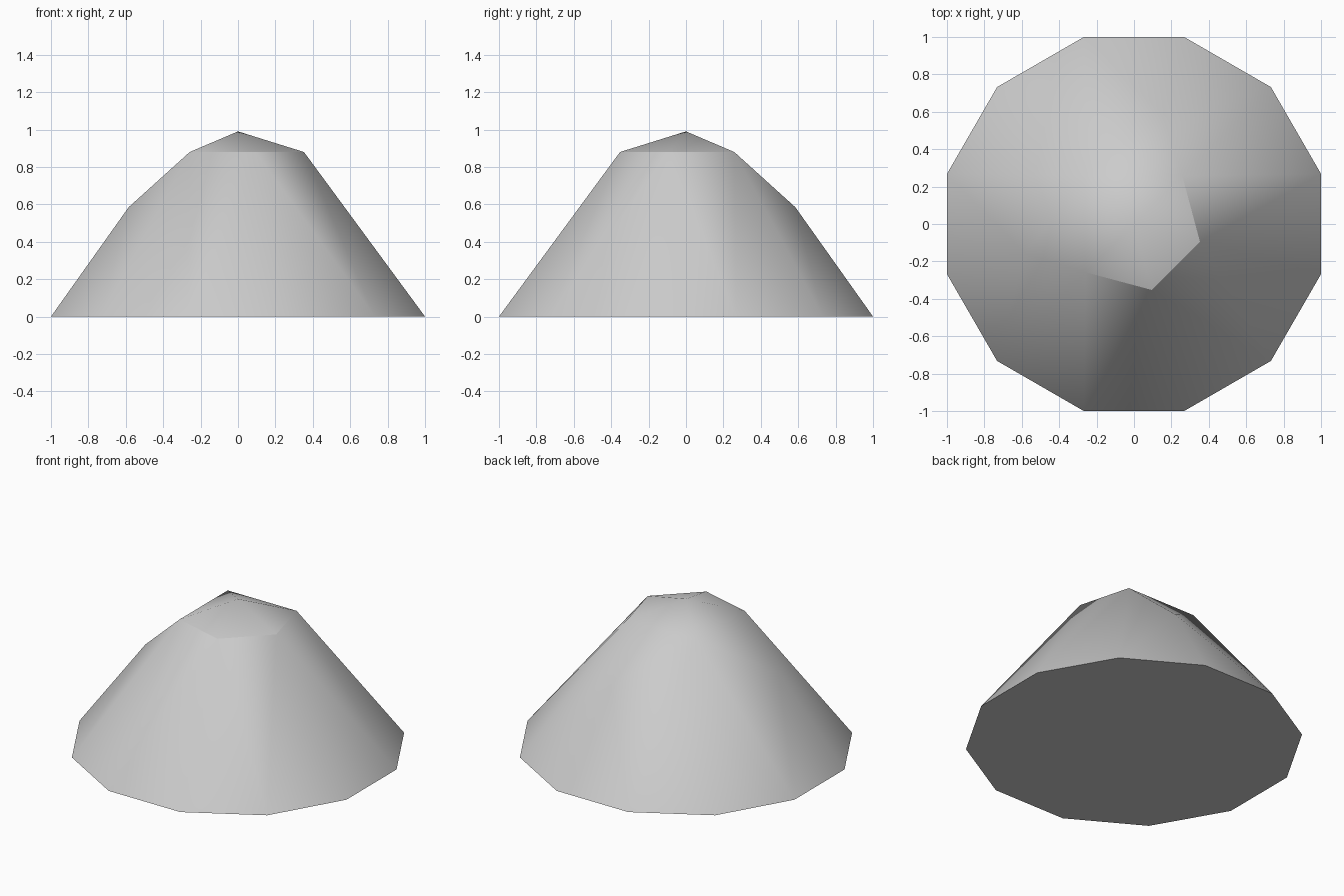
import bpy
import bmesh
from math import radians, cos, sin

if "Cube" in bpy.data.objects:
    bpy.data.objects.remove(bpy.data.objects["Cube"], do_unlink=True)


def make_material(name, value):
    mat = bpy.data.materials.new(name)
    mat.use_nodes = True
    colour = (value, value, value, 1)
    mat.diffuse_color = colour
    mat.node_tree.nodes["Principled BSDF"].inputs["Base Color"].default_value = colour
    return mat


def ring(bm, radius, z, angles):
    for a in angles:
        bm.verts.new((radius * cos(radians(a)), radius * sin(radians(a)), z))


bm = bmesh.new()
# Twelve-sided foot
ring(bm, 1 / cos(radians(15)), 0, range(15, 360, 30))
# Two shoulder points on the back and one side
ring(bm, 0.605, 0.585, (75, 195))
# Five-sided cap rim and the peak
ring(bm, 0.365, 0.88, (45, 135, 225, 285, 345))
bm.verts.new((0, 0, 0.99))

# Faceted skin over the points, with a single flat underside
bmesh.ops.convex_hull(bm, input=bm.verts[:])
underside = [f for f in bm.faces if all(v.co.z < 0.001 for v in f.verts)]
if len(underside) > 1:
    bmesh.ops.dissolve_faces(bm, faces=underside)
bmesh.ops.recalc_face_normals(bm, faces=bm.faces[:])

mesh = bpy.data.meshes.new("mound")
bm.to_mesh(mesh)
bm.free()
mound = bpy.data.objects.new("mound", mesh)
bpy.context.collection.objects.link(mound)
mesh.materials.append(make_material("stone grey", 0.6))

# Soft slopes, crisp foot and cap rim
bpy.ops.object.select_all(action="DESELECT")
mound.select_set(True)
bpy.context.view_layer.objects.active = mound
bpy.ops.object.shade_smooth_by_angle(angle=radians(30))
